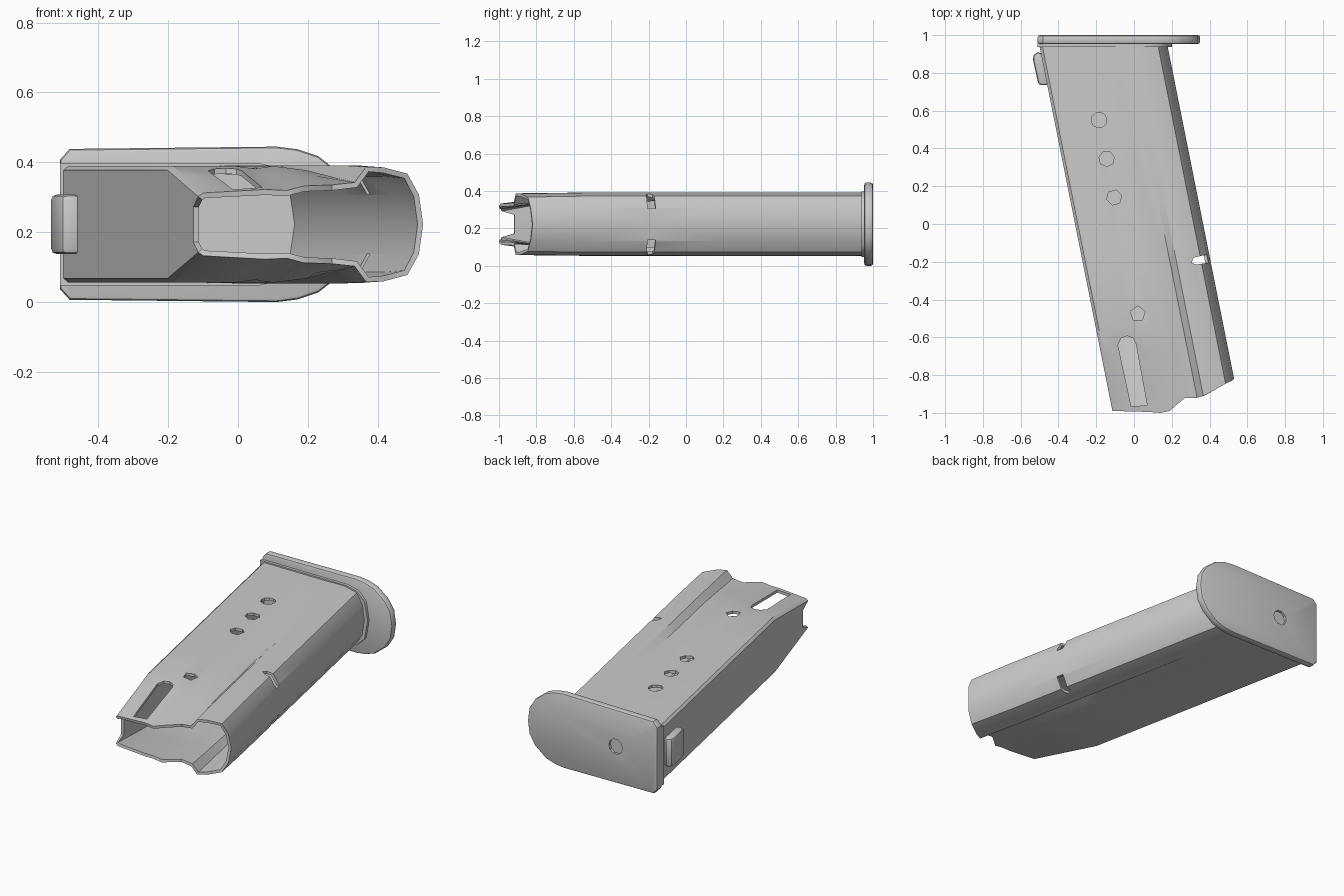
import bpy, bmesh, math
from mathutils import Vector

if "Cube" in bpy.data.objects:
    bpy.data.objects.remove(bpy.data.objects["Cube"])

ZC = 0.2225      # mid height of the symmetric shape
SLANT = 0.2      # sideways lean of the tube along y


def make_object(name, bm):
    bmesh.ops.recalc_face_normals(bm, faces=bm.faces)
    me = bpy.data.meshes.new(name)
    bm.to_mesh(me)
    bm.free()
    ob = bpy.data.objects.new(name, me)
    bpy.context.collection.objects.link(ob)
    return ob


def activate(ob):
    bpy.ops.object.select_all(action='DESELECT')
    ob.select_set(True)
    bpy.context.view_layer.objects.active = ob


def apply_all(ob):
    activate(ob)
    for m in list(ob.modifiers):
        bpy.ops.object.modifier_apply(modifier=m.name)


def smooth(ob, angle=35):
    activate(ob)
    bpy.ops.object.shade_smooth_by_angle(angle=math.radians(angle))


def add_prism(bm, start, end):
    """Closed prism between two matching outlines of 3D points."""
    a = [bm.verts.new(p) for p in start]
    b = [bm.verts.new(p) for p in end]
    n = len(a)
    for i in range(n):
        j = (i + 1) % n
        bm.faces.new((a[i], a[j], b[j], b[i]))
    bm.faces.new(a[::-1])
    bm.faces.new(b)


def vertical_prism(bm, pts, z0, z1):
    add_prism(bm, [(x, y, z0) for x, y in pts], [(x, y, z1) for x, y in pts])


def mirrored(half):
    """Half outline (x, z offset) -> full outline about the mid height."""
    return half + [(x, -z) for x, z in reversed(half) if z > 0]


def cut(ob, cutter):
    m = ob.modifiers.new('cut', 'BOOLEAN')
    m.operation, m.solver, m.object = 'DIFFERENCE', 'EXACT', cutter
    cutter.hide_render = True
    apply_all(ob)
    bpy.data.objects.remove(cutter)


# Tube: columns of (lean-free x, half height, half height at mouth, mouth y, groove depth)
columns = [
    (-0.312, 0.0, 0.0, -0.92, 0), (-0.312, 0.05, 0.05, -0.92, 0),
    (-0.312, 0.155, 0.08, -0.99, 0), (-0.297, 0.167, 0.09, -0.99, 0),
    (-0.12, 0.167, 0.10, -0.995, 0), (-0.06, 0.167, 0.105, -1.0, 0.008),
    (-0.01, 0.167, 0.11, -0.99, 0), (0.086, 0.167, 0.125, -0.92, 0.012),
    (0.15, 0.168, 0.15, -0.92, 0.03), (0.185, 0.169, 0.165, -0.91, 0),
    (0.24, 0.168, 0.163, -0.885, 0), (0.316, 0.15, 0.145, -0.845, 0),
    (0.352, 0.09, 0.085, -0.83, 0), (0.366, 0.0, 0.0, -0.82, 0),
]
ring = [(c, 1) for c in columns] + [(c, -1) for c in reversed(columns[1:-1])]
stations = [0.95, 0.87, 0.55, 0.2, -0.2, -0.55, -0.7, None]
bm = bmesh.new()
rows = []
for s in stations:
    row = []
    for (u, h, h_end, y_end, groove), side in ring:
        y = y_end if s is None else s
        taper = max(0, min(1, (-0.55 - y) / (-0.55 - y_end)))
        depth = groove * max(0, min(1, (0.87 - y) / 0.9))
        z = h + (h_end - h) * taper - depth
        row.append(bm.verts.new((u - SLANT * y, y, ZC + side * z)))
    rows.append(row)
for r0, r1 in zip(rows, rows[1:]):
    for i in range(len(r0)):
        j = (i + 1) % len(r0)
        bm.faces.new((r0[i], r0[j], r1[j], r1[i]))
tube = make_object('tube_body', bm)
# make sure the normals point outward so that the wall grows inward
rear = min(tube.data.polygons, key=lambda p: p.center.x)
if rear.normal.x > 0:
    tube.data.flip_normals()
m = tube.modifiers.new('wall', 'SOLIDIFY')
m.thickness, m.offset = 0.016, -1
apply_all(tube)

# Round holes and long slot through the upper wall only
bm = bmesh.new()
for x, y, n in [(-0.185, 0.55, 10), (-0.145, 0.345, 7), (-0.105, 0.14, 6), (0.02, -0.475, 5)]:
    pts = [(x + 0.041 * math.cos(2 * math.pi * (k + 0.25) / n),
            y + 0.041 * math.sin(2 * math.pi * (k + 0.25) / n)) for k in range(n)]
    vertical_prism(bm, pts, 0.27, 0.5)
slot = [(-0.015, -0.965), (0.07, -0.96), (0.01, -0.635), (-0.005, -0.605),
        (-0.035, -0.593), (-0.067, -0.603), (-0.085, -0.64)]
vertical_prism(bm, slot, 0.24, 0.5)
# Catch notches in both rounded front corners
notch = [(0.305, -0.205), (0.33, -0.215), (0.46, -0.195), (0.46, -0.148), (0.38, -0.163), (0.315, -0.178)]
vertical_prism(bm, notch, ZC + 0.085, 0.5)
vertical_prism(bm, notch, -0.1, ZC - 0.085)
cut(tube, make_object('hole_cutter', bm))
smooth(tube)

# Collar closing the tube above the base plate
collar_half = [(-0.51, 0.175), (0.06, 0.175), (0.13, 0.16), (0.18, 0.11), (0.2, 0.0)]
outline = mirrored(collar_half)
bm = bmesh.new()
add_prism(bm, [(x, 0.937, ZC + z) for x, z in outline], [(x, 0.97, ZC + z) for x, z in outline])
smooth(make_object('base_collar', bm))

# Base plate with square rear and rounded front
plate_half = [(-0.51, 0.185), (-0.482, 0.216), (0.11, 0.2225), (0.17, 0.215), (0.23, 0.195),
              (0.3, 0.14), (0.338, 0.08), (0.35, 0.0)]
outline = mirrored(plate_half)
bm = bmesh.new()
add_prism(bm, [(x, 0.953, ZC + z) for x, z in outline], [(x, 1.0, ZC + z) for x, z in outline])
plate = make_object('base_plate', bm)
m = plate.modifiers.new('edge', 'BEVEL')
m.width, m.segments, m.limit_method, m.angle_limit = 0.012, 2, 'ANGLE', math.radians(50)
apply_all(plate)
# Round dimple in the underside of the plate
bm = bmesh.new()
circle = [(-0.235 + 0.045 * math.cos(k * math.pi / 5), ZC + 0.045 * math.sin(k * math.pi / 5)) for k in range(10)]
add_prism(bm, [(x, 0.985, z) for x, z in circle], [(x, 1.05, z) for x, z in circle])
cut(plate, make_object('dimple_cutter', bm))
smooth(plate)

# Rear tab standing off the back wall
tab = [(-0.45, 0.735), (-0.505, 0.735), (-0.535, 0.87), (-0.53, 0.895), (-0.51, 0.91), (-0.48, 0.9)]
bm = bmesh.new()
vertical_prism(bm, tab, ZC - 0.085, ZC + 0.085)
rear_tab = make_object('rear_tab', bm)
m = rear_tab.modifiers.new('edge', 'BEVEL')
m.width, m.segments, m.limit_method, m.angle_limit = 0.015, 2, 'ANGLE', math.radians(60)
apply_all(rear_tab)
smooth(rear_tab)
